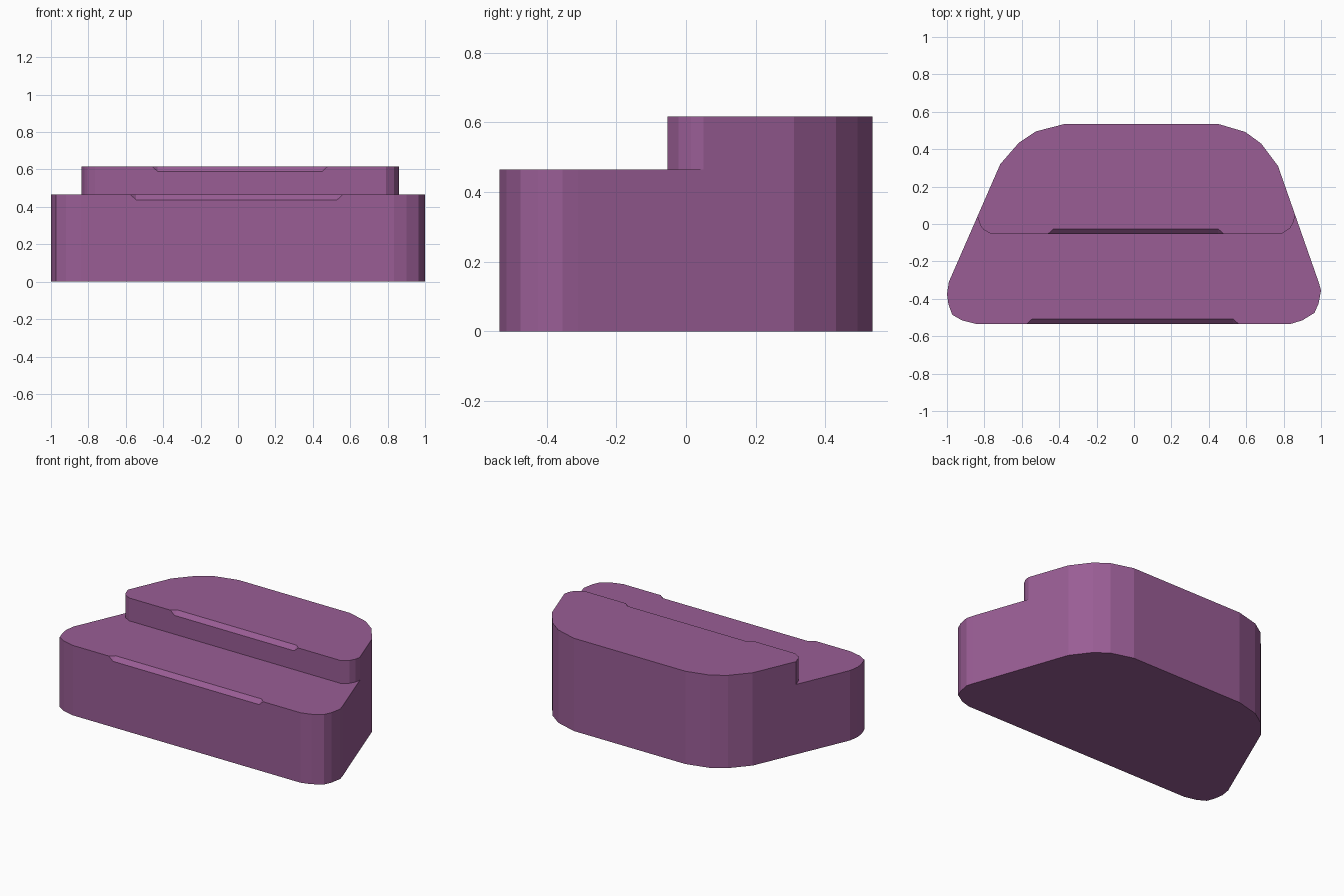
import bpy, bmesh
from mathutils import Vector

if "Cube" in bpy.data.objects:
    bpy.data.objects.remove(bpy.data.objects["Cube"])

LEDGE, TOP = 0.465, 0.617
C = 0.027  # size of the stopped chamfers

# Outline of the rear half, right seam to left seam (counter-clockwise)
rear = [(0.77, 0.31), (0.68, 0.43), (0.595, 0.492), (0.45, 0.535),
        (-0.37, 0.535), (-0.525, 0.495), (-0.615, 0.435), (-0.715, 0.32)]
# Outline of the lower front half, left seam to right seam
front = [(-0.99, -0.31), (-1.0, -0.375), (-0.992, -0.43), (-0.972, -0.485),
         (-0.92, -0.515), (-0.84, -0.535), (0.835, -0.535), (0.9, -0.515),
         (0.965, -0.475), (0.987, -0.425), (1.0, -0.355), (0.987, -0.31)]
# Front of the upper step between the seams
step = [(-0.82, -0.01), (-0.805, -0.03), (-0.765, -0.053),
        (0.79, -0.053), (0.835, -0.022), (0.855, 0.015)]


def on_side(a, b, y):
    t = (y - a[1]) / (b[1] - a[1])
    return (a[0] + t * (b[0] - a[0]), y)


left = on_side(front[0], rear[-1], 0.04)
right = on_side(front[-1], rear[0], 0.05)
rear = [right] + rear + [left]
front = [left] + front + [right]
step = [left] + step + [right]

bm = bmesh.new()


def face(pts):
    bm.faces.new([bm.verts.new(p) for p in pts])


def at(pts, z):
    return [Vector((x, y, z)) for x, y in pts]


def wall(pts, z0, z1, skip=None):
    for i in range(len(pts) - 1):
        if i != skip:
            a, b = pts[i], pts[i + 1]
            face(at((a, b), z0) + at((b, a), z1))


def chamfered_wall(pts, i, z0, z1, x0, x1):
    """Walls with a stopped chamfer on the top of edge i; returns the top rim."""
    wall(pts, z0, z1, i)
    y, d = pts[i][1], C + 0.003
    a0, a1 = Vector((x0, y, z1)), Vector((x1, y, z1))
    low = [Vector((x0 + d, y, z1 - C)), Vector((x1 - d, y, z1 - C))]
    back = [Vector((x0 + d, y + C, z1)), Vector((x1 - d, y + C, z1))]
    face(at(pts[i:i + 2], z0) + at([pts[i + 1]], z1)
         + [a1, low[1], low[0], a0] + at([pts[i]], z1))
    face([low[0], low[1], back[1], back[0]])
    face([a0, low[0], back[0]])
    face([a1, back[1], low[1]])
    return at(pts[:i + 1], z1) + [a0, *back, a1] + at(pts[i + 1:], z1)


# Walls, chamfers, then floor, ledge and top
wall(rear, 0, LEDGE)
wall(rear, LEDGE, TOP)
ledge_rim = chamfered_wall(front, 6, 0, LEDGE, -0.575, 0.56)
top_rim = chamfered_wall(step, 3, LEDGE, TOP, -0.46, 0.48)
face(at(rear + front[1:-1], 0))
face(ledge_rim + at(step[1:-1][::-1], LEDGE))
face(top_rim + at(rear[1:-1], TOP))

# Weld into one closed body and merge flat neighbours
bmesh.ops.remove_doubles(bm, verts=bm.verts, dist=1e-4)
bmesh.ops.dissolve_limit(bm, angle_limit=0.008, verts=bm.verts, edges=bm.edges)
bmesh.ops.recalc_face_normals(bm, faces=bm.faces)

mesh = bpy.data.meshes.new("stepped_block")
bm.to_mesh(mesh)
bm.free()
block = bpy.data.objects.new("stepped_block", mesh)
bpy.context.collection.objects.link(block)

mat = bpy.data.materials.new("purple")
mat.diffuse_color = (0.32, 0.11, 0.30, 1)
mat.use_nodes = True
mat.node_tree.nodes["Principled BSDF"].inputs["Base Color"].default_value = mat.diffuse_color
mesh.materials.append(mat)
